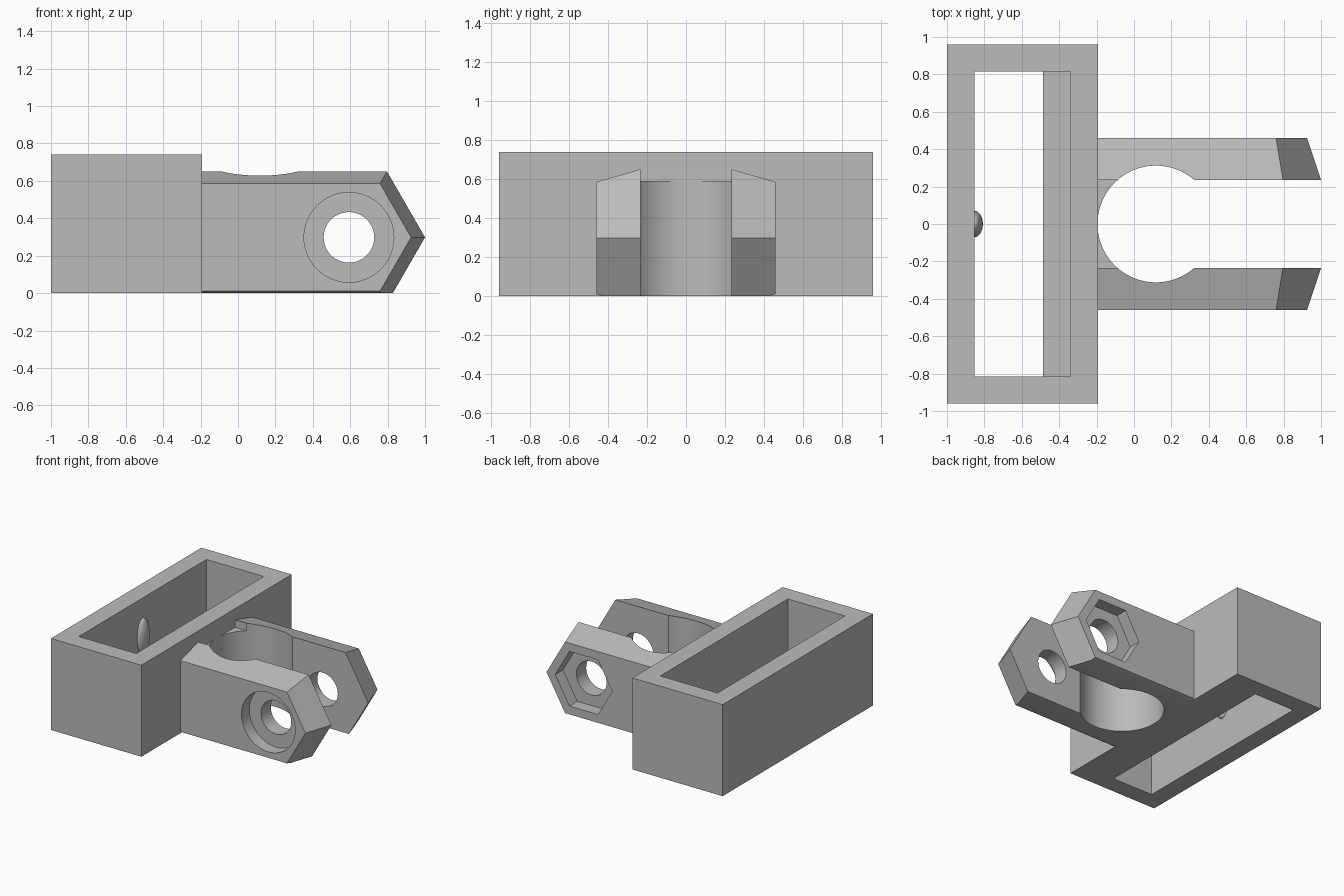
import bpy, bmesh, math
from mathutils import Matrix, Vector

if "Cube" in bpy.data.objects:
    bpy.data.objects.remove(bpy.data.objects["Cube"], do_unlink=True)

grey = bpy.data.materials.new("plain grey")
grey.use_nodes = True
colour = (0.5, 0.5, 0.5, 1)
grey.diffuse_color = colour
grey.node_tree.nodes["Principled BSDF"].inputs["Base Color"].default_value = colour


def finish(name, bm):
    bmesh.ops.recalc_face_normals(bm, faces=bm.faces)
    mesh = bpy.data.meshes.new(name)
    bm.to_mesh(mesh)
    bm.free()
    mesh.materials.append(grey)
    ob = bpy.data.objects.new(name, mesh)
    bpy.context.collection.objects.link(ob)
    return ob


def loft(name, near, far, floor=False):
    """Solid between two matching point rings, optionally trimmed at z = 0."""
    bm = bmesh.new()
    a, b = [[bm.verts.new(p) for p in ring] for ring in (near, far)]
    bm.faces.new(a)
    bm.faces.new(b[::-1])
    for i in range(len(a)):
        j = (i + 1) % len(a)
        bm.faces.new((a[i], b[i], b[j], a[j]))
    if floor:
        cut = bmesh.ops.bisect_plane(bm, geom=bm.verts[:] + bm.edges[:] + bm.faces[:],
                                     plane_co=(0, 0, 0), plane_no=(0, 0, -1), clear_outer=True)
        rim = [e for e in cut["geom_cut"] if isinstance(e, bmesh.types.BMEdge)]
        bmesh.ops.contextual_create(bm, geom=rim)
    return finish(name, bm)


def prism(name, profile, y0, y1):
    return loft(name, [(x, y0, z) for x, z in profile], [(x, y1, z) for x, z in profile])


def block(name, x0, x1, y, z1):
    return prism(name, [(x0, 0), (x1, 0), (x1, z1), (x0, z1)], -y, y)


def ring(radius, sides):
    turn = math.tau / sides
    return [(pivot_x + radius * math.cos(i * turn), pivot_z + radius * math.sin(i * turn))
            for i in range(sides)]


def combine(target, tool, operation):
    mod = target.modifiers.new("combine", "BOOLEAN")
    mod.operation, mod.solver, mod.object = operation, "EXACT", tool
    bpy.context.view_layer.objects.active = target
    bpy.ops.object.modifier_apply(modifier=mod.name)
    bpy.data.objects.remove(tool, do_unlink=True)


pivot_x, pivot_z = 0.593, 0.298


# Fork arm: pointed hexagonal end, growing towards the inner face
def arm_ring(a, y):
    s = a / math.sqrt(3)
    outline = [(-0.25, a), (pivot_x + s, a), (pivot_x + 2 * s, 0), (pivot_x + s, -a), (-0.25, -a)]
    return [(x, y, pivot_z + z) for x, z in outline]


fork = block("mounting_bracket", -0.24, 0.1, 0.3, 0.59)
for side in (-1, 1):
    arm = loft("arm", arm_ring(0.288, side * 0.46), arm_ring(0.3525, side * 0.235), True)
    combine(fork, arm, "UNION")

# Round clearance between the arms
bm = bmesh.new()
bmesh.ops.create_cone(bm, cap_ends=True, segments=96, radius1=0.312, radius2=0.312, depth=3,
                      matrix=Matrix.Translation((0.117, 0, 0)))
combine(fork, finish("clearance_cutter", bm), "DIFFERENCE")

# Bolt hole, round head recess and hexagonal nut recess
combine(fork, prism("bolt_cutter", ring(0.135, 64), -1, 1), "DIFFERENCE")
combine(fork, prism("head_cutter", ring(0.24, 64), -1, -0.36), "DIFFERENCE")
combine(fork, prism("nut_cutter", ring(0.255, 6), 0.36, 1), "DIFFERENCE")

# Rectangular housing with a stepped pocket open to the bottom
housing = block("housing", -1, -0.192, 0.96, 0.74)
pocket = [(-0.853, -1), (-0.487, -1), (-0.487, 0.15), (-0.34, 0.15), (-0.34, 1), (-0.853, 1)]
combine(housing, prism("pocket_cutter", pocket, -0.815, 0.815), "DIFFERENCE")
combine(fork, housing, "UNION")

# Retaining bump on the pocket wall
bm = bmesh.new()
bmesh.ops.create_uvsphere(bm, u_segments=32, v_segments=20, radius=1)
bmesh.ops.scale(bm, vec=Vector((0.045, 0.07, 0.145)), verts=bm.verts)
bmesh.ops.translate(bm, vec=Vector((-0.853, 0, 0.434)), verts=bm.verts)
bump = finish("retaining_bump", bm)

for ob in (fork, bump):
    bpy.ops.object.select_all(action="DESELECT")
    ob.select_set(True)
    bpy.context.view_layer.objects.active = ob
    bpy.ops.object.shade_smooth_by_angle(angle=math.radians(25))
